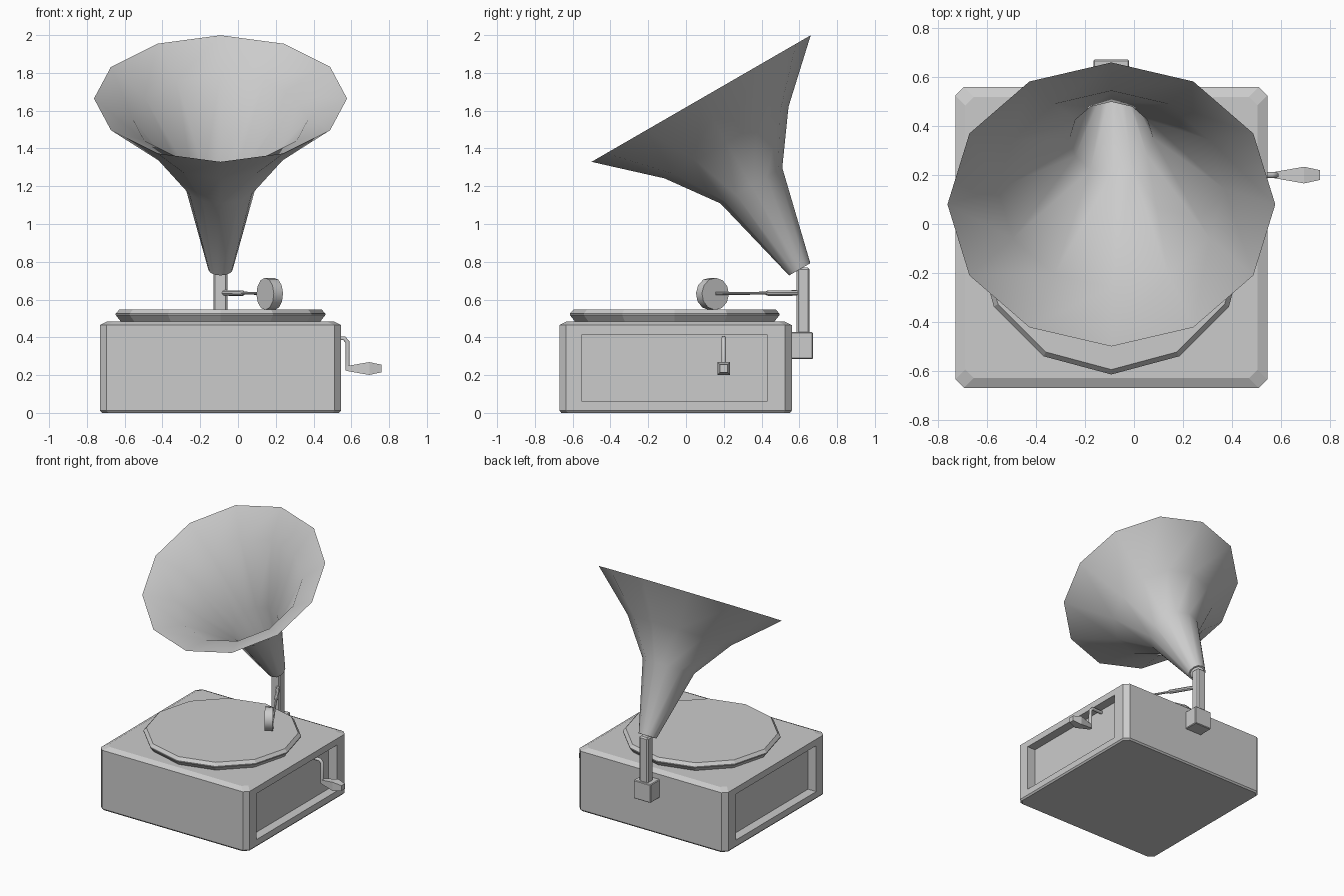
import bpy, bmesh, math
from mathutils import Vector, Matrix

if "Cube" in bpy.data.objects:
    bpy.data.objects.remove(bpy.data.objects["Cube"])

CX = -0.0925  # centre line of the cabinet, platter and horn


def finish(name, bm, smooth=None):
    bmesh.ops.recalc_face_normals(bm, faces=bm.faces)
    me = bpy.data.meshes.new(name)
    bm.to_mesh(me)
    bm.free()
    ob = bpy.data.objects.new(name, me)
    bpy.context.collection.objects.link(ob)
    if smooth:
        bpy.ops.object.select_all(action='DESELECT')
        ob.select_set(True)
        bpy.context.view_layer.objects.active = ob
        bpy.ops.object.shade_smooth_by_angle(angle=math.radians(smooth))
    return ob


def loft(bm, rings, closed=False):
    """Skin a list of point rings; cap the ends or join last to first."""
    loops = [[bm.verts.new(p) for p in r] for r in rings]
    n = len(loops[0])
    pairs = list(zip(loops, loops[1:]))
    if closed:
        pairs.append((loops[-1], loops[0]))
    else:
        bm.faces.new(loops[0])
        bm.faces.new(loops[-1])
    for a, b in pairs:
        for i in range(n):
            j = (i + 1) % n
            bm.faces.new((a[i], a[j], b[j], b[i]))


def lathe(name, profile, sides, loc, axis, smooth=None, closed=False, phase=0.0):
    """Turn (radius, height) points around an axis starting at loc."""
    m = Matrix.Translation(loc) @ Vector((0, 0, 1)).rotation_difference(Vector(axis)).to_matrix().to_4x4()
    rings = [[m @ Vector((r * math.cos(phase + 2 * math.pi * i / sides),
                          r * math.sin(phase + 2 * math.pi * i / sides), h))
              for i in range(sides)] for r, h in profile]
    bm = bmesh.new()
    loft(bm, rings, closed)
    return finish(name, bm, smooth)


def box(name, lo, hi, bevel):
    bm = bmesh.new()
    bmesh.ops.create_cube(bm, size=1)
    lo, hi = Vector(lo), Vector(hi)
    for v in bm.verts:
        v.co = Vector([(lo[k] + hi[k]) / 2 + v.co[k] * (hi[k] - lo[k]) for k in range(3)])
    bmesh.ops.bevel(bm, geom=bm.edges[:], offset=bevel, segments=1, affect='EDGES')
    return finish(name, bm)


# Cabinet: chamfered box with a sunken panel on both sides
def cabinet_ring(inset, z):
    a, b, c = 0.6375 - inset, 0.615 - inset, 0.035
    pts = [(a, -b + c), (a, b - c), (a - c, b), (-a + c, b),
           (-a, b - c), (-a, -b + c), (-a + c, -b), (a - c, -b)]
    return [(CX + x, -0.055 + y, z) for x, y in pts]


bm = bmesh.new()
loft(bm, [cabinet_ring(*p) for p in ((0.01, 0), (0, 0.012), (0, 0.465), (0.04, 0.485))])
bmesh.ops.recalc_face_normals(bm, faces=bm.faces)
panels = [f for f in bm.faces if abs(f.normal.x) > 0.99]
bmesh.ops.inset_individual(bm, faces=panels, thickness=0.03)
for f in panels:
    for v in f.verts:
        v.co.y = 0.43 if v.co.y > 0 else -0.55
        v.co.z = 0.415 if v.co.z > 0.24 else 0.06
for f in bmesh.ops.extrude_discrete_faces(bm, faces=panels)['faces']:
    d = -0.07 if f.calc_center_median().x > 0 else 0.07
    bmesh.ops.translate(bm, verts=f.verts[:], vec=(d, 0, 0))
finish("cabinet", bm)

# Platter
lathe("platter", [(0.525, 0.48), (0.555, 0.518), (0.555, 0.525), (0.535, 0.548)], 12,
      (CX, -0.06, 0), (0, 0, 1))

# Horn: outer wall to the rim, then inner wall back to the throat
horn = [(0.065, 0), (0.189, 0.512), (0.379, 0.775), (0.67, 1.044),
        (0.465, 0.92), (0.17, 0.50), (0.052, 0)]
lathe("horn", horn, 12, (CX, 0.602, 0.76), (0, -0.5, 0.866), smooth=35, closed=True)

# Bracket and post behind the cabinet
box("horn_bracket", (-0.166, 0.55, 0.285), (-0.02, 0.672, 0.427), 0.005)
box("horn_post", (-0.131, 0.585, 0.40), (-0.055, 0.655, 0.77), 0.01)

# Tone arm: thick sleeve, thin rod and round sound box
start, end = Vector((-0.08, 0.605, 0.635)), Vector((0.192, 0.156, 0.632))
arm = end - start
lathe("tone_arm", [(0.015, 0), (0.015, 0.2), (0.008, 0.215), (0.008, arm.length)], 8,
      start, arm.normalized(), smooth=35)
face = Vector((0.84, 0.54, 0)).normalized()
lathe("sound_box", [(0.085, 0), (0.085, 0.058)], 12,
      Vector((0.168, 0.14, 0.63)) - face * 0.029, face, smooth=35)

# Crank rod
cu = bpy.data.curves.new("crank_rod", 'CURVE')
cu.dimensions = '3D'
cu.bevel_depth = 0.013
cu.bevel_resolution = 1
cu.use_fill_caps = True
sp = cu.splines.new('POLY')
path = [(0.46, 0.395), (0.562, 0.395), (0.58, 0.375), (0.58, 0.225)]
sp.points.add(len(path) - 1)
for p, (x, z) in zip(sp.points, path):
    p.co = (x, 0.2, z, 1)
bpy.context.collection.objects.link(bpy.data.objects.new("crank_rod", cu))

# Crank handle: square, swelling towards the end
q = math.sqrt(2)
lathe("crank_handle", [(0.013 * q, 0), (0.034 * q, 0.12), (0.02 * q, 0.185)], 4,
      (0.575, 0.2, 0.235), (1, 0, 0), phase=math.pi / 4)
